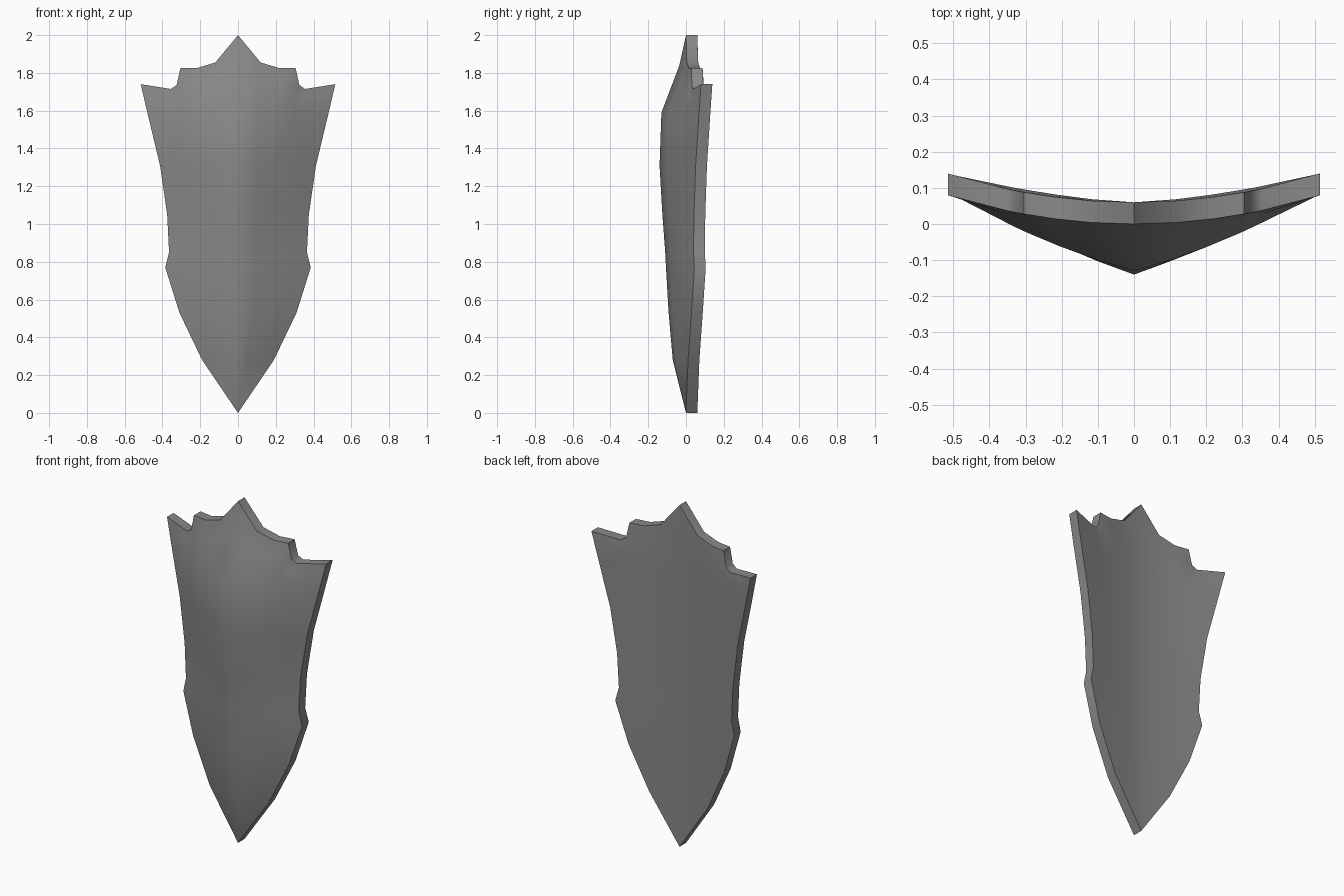
import bpy, bmesh

if "Cube" in bpy.data.objects:
    bpy.data.objects.remove(bpy.data.objects["Cube"])

# Crown outline, centre to corner (x, z)
CROWN = [(0, 2.0), (0.12, 1.855), (0.22, 1.825), (0.305, 1.825),
         (0.325, 1.735), (0.355, 1.715), (0.515, 1.74)]
W = CROWN[-1][0]
# Body rows: height, half width, ridge depth
ROWS = [(0.0, 0.0, 0.0), (0.28, 0.19, -0.07), (0.53, 0.31, -0.092),
        (0.77, 0.385, -0.106), (0.85, 0.365, -0.11), (1.05, 0.375, -0.125),
        (1.31, 0.413, -0.14), (1.59, 0.48, -0.13)]
THICK = 0.06
columns = [(-x, z) for x, z in reversed(CROWN[1:])] + CROWN


def rim(x):
    """Backward sweep of the rim."""
    return 0.3 * x * x


def grid_rows():
    """Rows of (x, z, front y, back y)."""
    rows = []
    for z, w, r in ROWS:
        row = []
        for cx, _ in columns:
            f = abs(cx) / W
            x = w * cx / W
            row.append((x, z, rim(x) + r * (1 - f), THICK + rim(w) * f ** 1.5))
        rows.append(row)
    # Shoulder row leading up to the crown, then the crown itself
    z0, w0, _ = ROWS[-1]
    for t, r in ((0.61, -0.035), (1.0, 0.0)):
        row = []
        for cx, cz in columns:
            f = abs(cx) / W
            w = w0 + (W - w0) * t
            x = w * cx / W
            back = rim(x) if t == 1.0 else rim(w) * f ** 1.5
            row.append((x, z0 + (cz - z0) * t, rim(x) + r * (1 - f), THICK + back))
        rows.append(row)
    return rows


# Shield: ridged front, dished back, and a wall around the outline
bm = bmesh.new()
rows = grid_rows()
front = [[bm.verts.new((x, yf, z)) for x, z, yf, yb in row] for row in rows]
back = [[bm.verts.new((x, yb, z)) for x, z, yf, yb in row] for row in rows]
n, m = len(rows), len(columns)
for i in range(n - 1):
    for j in range(m - 1):
        for g in (front, back):
            bm.faces.new((g[i][j], g[i][j + 1], g[i + 1][j + 1], g[i + 1][j]))
    for j in (0, m - 1):
        bm.faces.new((front[i][j], front[i + 1][j], back[i + 1][j], back[i][j]))
for j in range(m - 1):
    bm.faces.new((front[-1][j], front[-1][j + 1], back[-1][j + 1], back[-1][j]))
bmesh.ops.remove_doubles(bm, verts=bm.verts[:], dist=0.0005)
bmesh.ops.recalc_face_normals(bm, faces=bm.faces[:])
mesh = bpy.data.meshes.new("shield")
bm.to_mesh(mesh)
bm.free()

steel = bpy.data.materials.new("steel grey")
steel.diffuse_color = (0.25, 0.25, 0.25, 1)
steel.use_nodes = True
steel.node_tree.nodes["Principled BSDF"].inputs["Base Color"].default_value = steel.diffuse_color
mesh.materials.append(steel)
shield = bpy.data.objects.new("shield", mesh)
bpy.context.collection.objects.link(shield)
bpy.context.view_layer.objects.active = shield
shield.select_set(True)
bpy.ops.object.shade_smooth_by_angle(angle=0.8)
